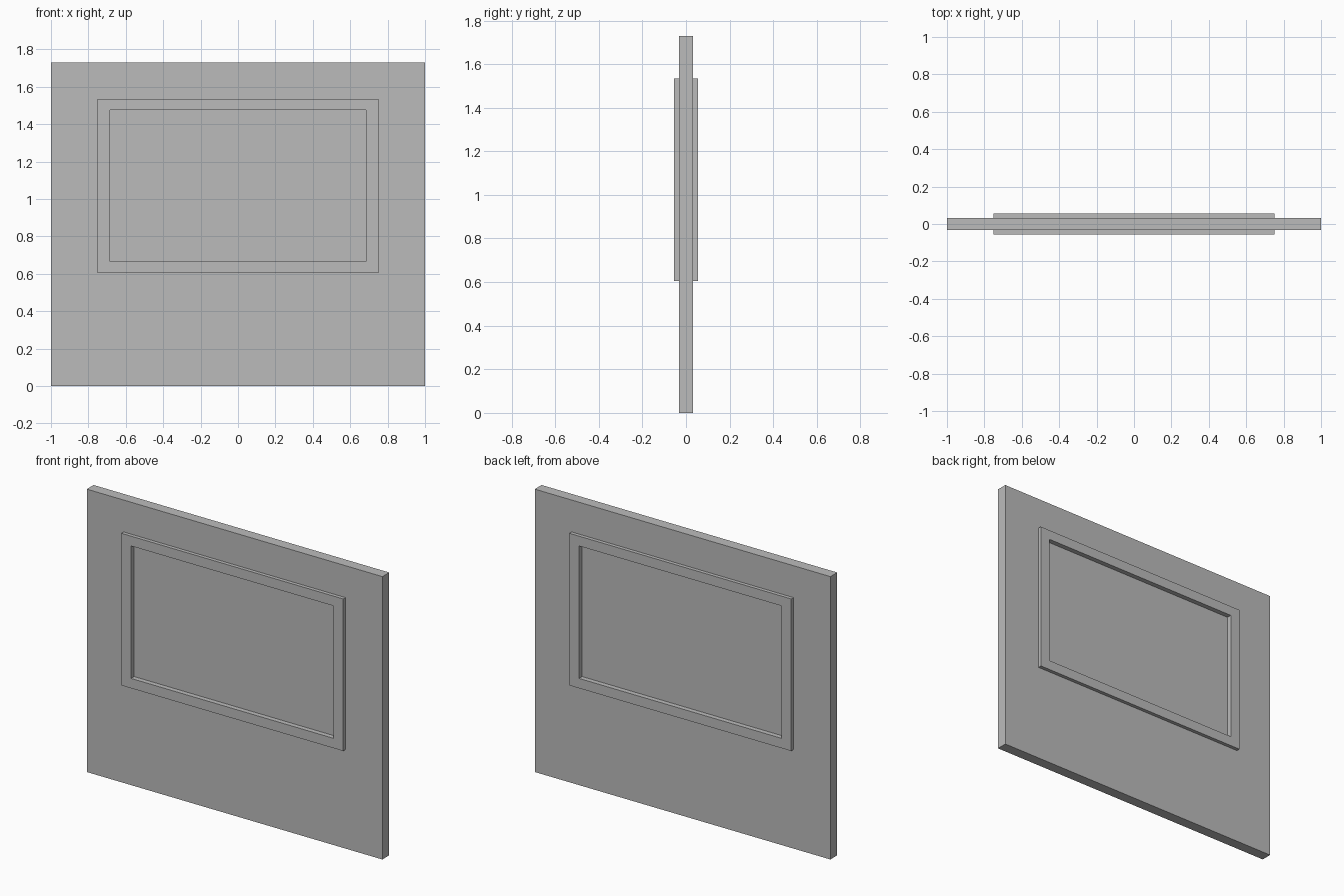
import bpy
import bmesh

cube = bpy.data.objects.get("Cube")
if cube:
    bpy.data.objects.remove(cube, do_unlink=True)

grey = bpy.data.materials.new("plain_grey")
grey.use_nodes = True
colour = (0.5, 0.5, 0.5, 1)
grey.diffuse_color = colour
grey.node_tree.nodes["Principled BSDF"].inputs["Base Color"].default_value = colour


def finish(name, bm):
    bmesh.ops.recalc_face_normals(bm, faces=bm.faces)
    mesh = bpy.data.meshes.new(name)
    bm.to_mesh(mesh)
    bm.free()
    mesh.materials.append(grey)
    obj = bpy.data.objects.new(name, mesh)
    bpy.context.collection.objects.link(obj)
    return obj


def loop(bm, half_width, bottom, top, y):
    corners = [(-half_width, bottom), (half_width, bottom),
               (half_width, top), (-half_width, top)]
    return [bm.verts.new((x, y, z)) for x, z in corners]


def bordered_panel(name, outer, inner, half_depth):
    """Rectangular slab with a rectangular opening through it."""
    bm = bmesh.new()
    loops = [loop(bm, *outer, -half_depth), loop(bm, *inner, -half_depth),
             loop(bm, *inner, half_depth), loop(bm, *outer, half_depth)]
    for a, b in zip(loops, loops[1:] + loops[:1]):
        for i in range(4):
            j = (i + 1) % 4
            bm.faces.new((a[i], a[j], b[j], b[i]))
    return finish(name, bm)


def slab(name, size, half_depth):
    bm = bmesh.new()
    front = loop(bm, *size, -half_depth)
    back = loop(bm, *size, half_depth)
    bm.faces.new(front)
    bm.faces.new(back)
    for i in range(4):
        j = (i + 1) % 4
        bm.faces.new((front[i], front[j], back[j], back[i]))
    return finish(name, bm)


# Each rectangle is half width, bottom, top
wall_edge = (1.0, 0.0, 1.73)
frame_edge = (0.75, 0.605, 1.535)
pane_edge = (0.685, 0.665, 1.475)

# Wall with an opening, the raised frame lining it, and the recessed pane
bordered_panel("wall", wall_edge, frame_edge, 0.033)
bordered_panel("window_frame", frame_edge, pane_edge, 0.055)
slab("window_pane", pane_edge, 0.025)
